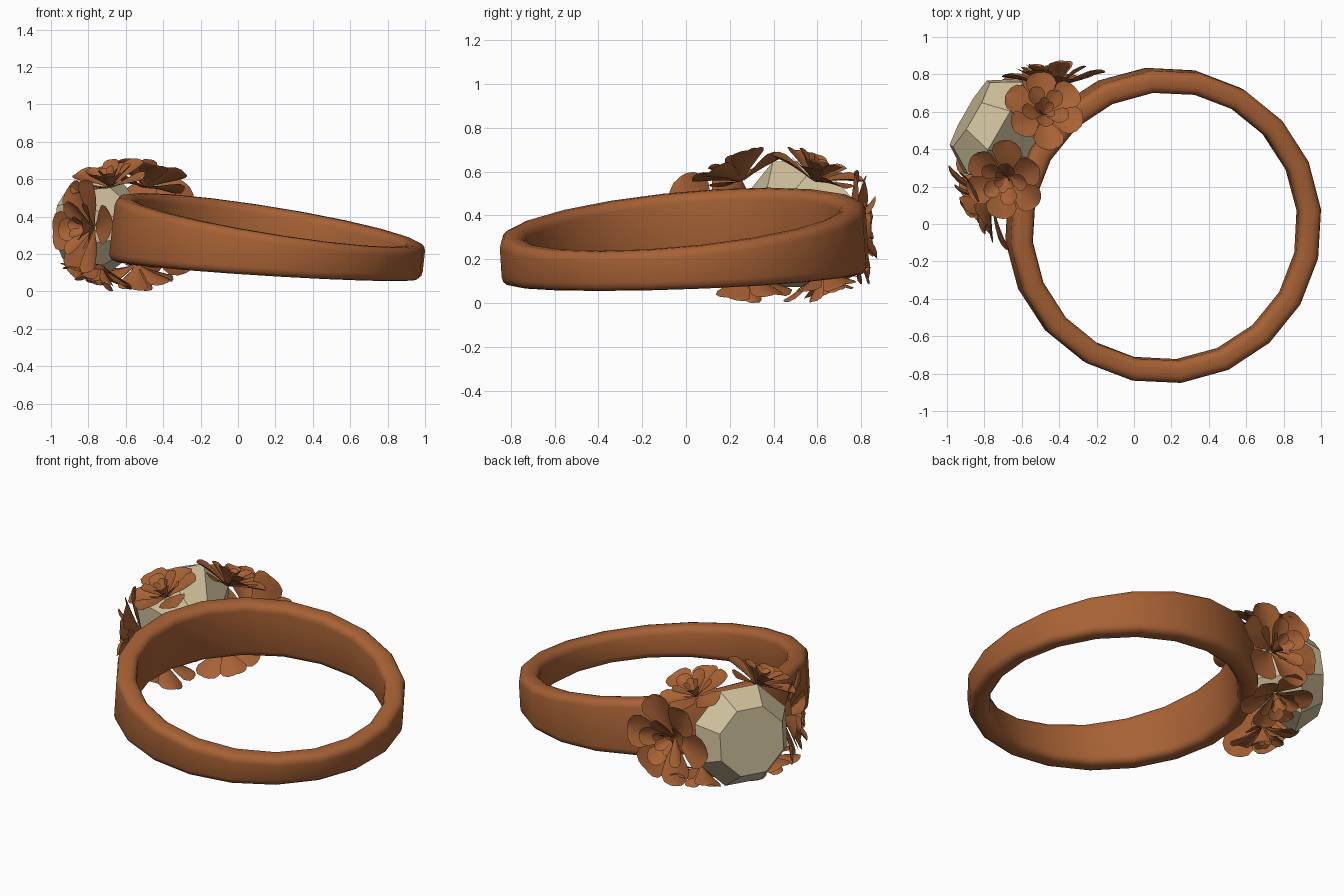
import bpy, bmesh, math
from mathutils import Matrix, Vector

if "Cube" in bpy.data.objects:
    bpy.data.objects.remove(bpy.data.objects["Cube"])

def material(name, col):
    m = bpy.data.materials.new(name)
    m.diffuse_color = (*col, 1)
    m.use_nodes = True
    m.node_tree.nodes["Principled BSDF"].inputs["Base Color"].default_value = m.diffuse_color
    return m

copper = material("copper", (0.39, 0.122, 0.036))
stone = material("pale_stone", (0.63, 0.535, 0.335))

# Ring frame: X = towards the stone, Y = along the band, Z = finger axis
TILT = math.radians(7.3)
FRAME = (Matrix.Translation((0.16, -0.009, 0.246)) @ Matrix.Rotation(math.radians(150), 4, 'Z')
         @ Matrix.Rotation(-TILT, 4, 'Y'))
parts = []

def make(name, bm, mat, local=Matrix(), smooth=None):
    bm.transform(FRAME @ local)
    me = bpy.data.meshes.new(name)
    bm.to_mesh(me)
    bm.free()
    me.materials.append(mat)
    ob = bpy.data.objects.new(name, me)
    bpy.context.collection.objects.link(ob)
    if smooth:
        bpy.ops.object.select_all(action='DESELECT')
        ob.select_set(True)
        bpy.context.view_layer.objects.active = ob
        bpy.ops.object.shade_smooth_by_angle(angle=math.radians(smooth))
    parts.append(ob)

def bridge(bm, a, b):
    for i in range(len(a)):
        j = (i + 1) % len(a)
        bm.faces.new((a[i], a[j], b[j], b[i]))

# Band: rounded section swept round 20 sides, wider towards the stone
bm = bmesh.new()
rings = []
R, T, C = 0.783, 0.06, 0.042
for k in range(20):
    a = math.tau * k / 20
    w = 0.135 + 0.045 * math.cos(a)
    ring = []
    for q, (sx, sz) in enumerate([(1, 1), (-1, 1), (-1, -1), (1, -1)]):
        for s in range(4):
            b = math.radians(90 * q + 30 * s)
            r = R + sx * (T - C) + C * math.cos(b)
            z = sz * (w - C) + C * math.sin(b)
            ring.append(bm.verts.new((r * math.cos(a), r * math.sin(a), z)))
    rings.append(ring)
for k in range(20):
    bridge(bm, rings[k], rings[(k + 1) % 20])
bmesh.ops.recalc_face_normals(bm, faces=bm.faces)
make("band", bm, copper, smooth=40)

# Stone: eight-sided cut with flat table, crown and pavilion
bm = bmesh.new()
loops = []
for x, r in [(0.77, 0.08), (1.06, 0.312), (1.205, 0.215)]:
    loops.append([bm.verts.new((x, r * math.cos(math.tau * (i + .5) / 8),
                                r * math.sin(math.tau * (i + .5) / 8) - 0.022)) for i in range(8)])
for a, b in zip(loops, loops[1:]):
    bridge(bm, a, b)
bm.faces.new(loops[0])
bm.faces.new(loops[-1])
bmesh.ops.recalc_face_normals(bm, faces=bm.faces)
make("stone", bm, stone)

# Petal: cupped rounded leaf, narrow at the heart of the flower
PETAL = [(0, .12), (.25, .36), (.5, .74), (.72, 1), (.88, .88), (.97, .55), (1, .2)]

def petal(bm, turn, lift, length, width):
    rot = Matrix.Rotation(turn, 3, 'Z') @ Matrix.Rotation(-lift, 3, 'Y')
    rows = []
    for s, w in PETAL:
        row = []
        for side in (-1, -.5, 0, .5, 1):
            y = side * w * width / 2
            z = 0.10 * length * side * side * w - 0.14 * length * s * s
            row.append(bm.verts.new(rot @ Vector((0.012 + s * length, y, z))))
        rows.append(row)
    for a, b in zip(rows, rows[1:]):
        for i in range(4):
            bm.faces.new((a[i], b[i], b[i + 1], a[i + 1]))

# Flower: three whorls of petals
def flower(name, pos, normal, size, spin):
    bm = bmesh.new()
    for n, lift, length, width, off in [(6, 20, 1, .78, 0), (5, 45, .72, .45, .5), (5, 66, .5, .26, .2)]:
        for i in range(n):
            petal(bm, math.tau * (i + off) / n + spin, math.radians(lift + 8 * (i % 2)),
                  length * size, width * size)
    rot = Vector(normal).to_track_quat('Z', 'Y').to_matrix().to_4x4()
    make(name, bm, copper, Matrix.Translation(pos) @ rot, smooth=50)

# Three flowers on each side of the stone
for s, side in ((1, "back"), (-1, "front")):
    flower("upper_flower_" + side, (0.89, 0.19 * s, 0.195), (0.15, 0.36 * s, 0.85), 0.215, 0.3 * s)
    flower("side_flower_" + side, (0.875, 0.335 * s, -0.02), (0.47, 0.86 * s, -0.03), 0.275, 0.2 * s)
    flower("lower_flower_" + side, (0.9, 0.195 * s, -0.215), (0.08, 0.22 * s, -0.95), 0.21, 0.6 * s)

# Rest the lower flowers on the ground
lower = [o for o in parts if o.name.startswith("lower")]
low = min(v.co.z for o in lower for v in o.data.vertices)
for o in lower:
    o.data.transform(Matrix.Translation((0, 0, -low)))
